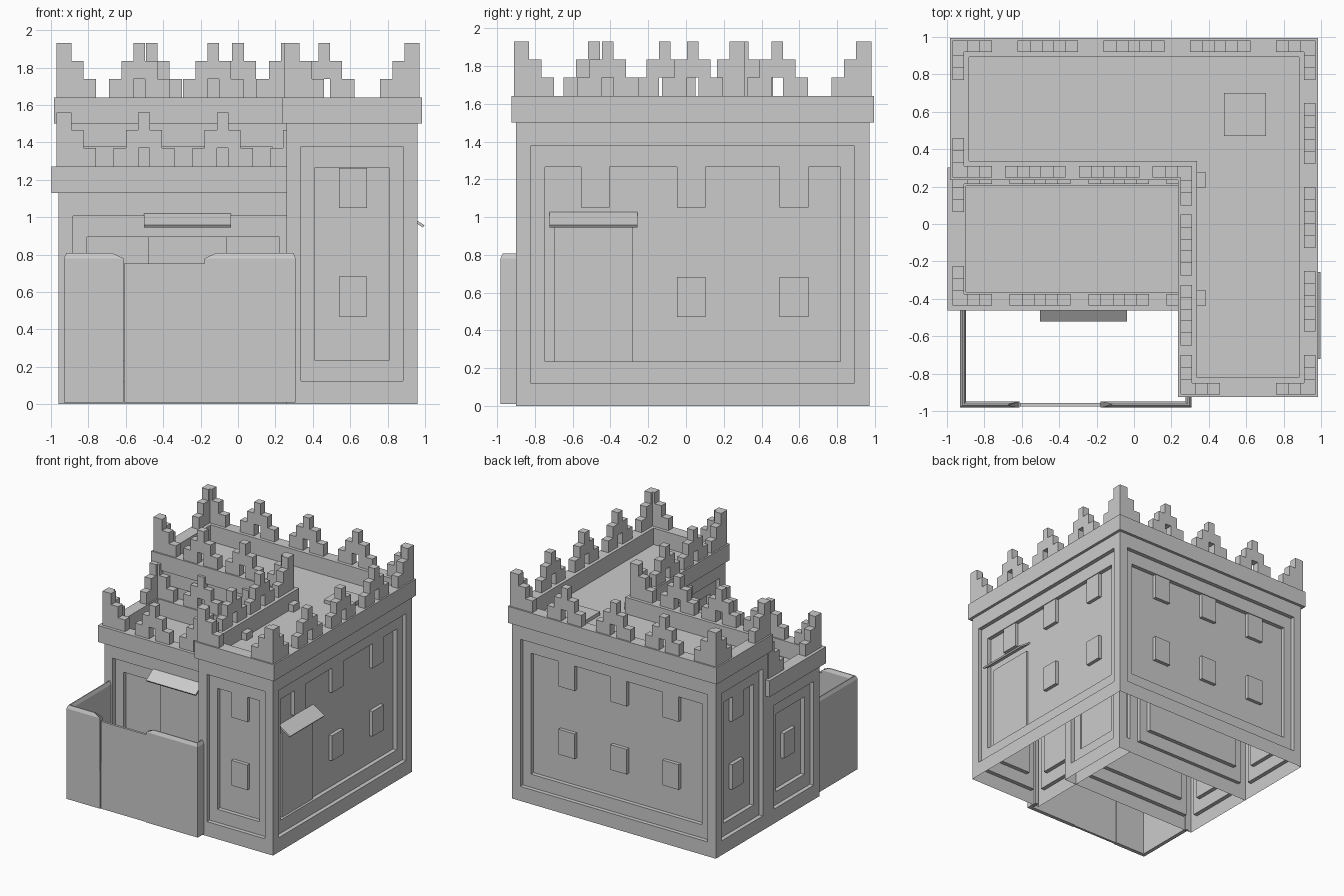
import bpy, bmesh
from mathutils import Vector

if "Cube" in bpy.data.objects:
    bpy.data.objects.remove(bpy.data.objects["Cube"], do_unlink=True)

stone = bpy.data.materials.new("pale grey stone")
stone.use_nodes = True
GREY = (0.6, 0.6, 0.6, 1)
stone.diffuse_color = GREY
stone.node_tree.nodes["Principled BSDF"].inputs["Base Color"].default_value = GREY

UP = Vector((0, 0, 1))
STEP = 0.035             # depth of each panel recess
PANEL = -2 * STEP        # plane of the innermost panel


def finish(name, bm, fix=True):
    if fix:
        bmesh.ops.recalc_face_normals(bm, faces=bm.faces)
    mesh = bpy.data.meshes.new(name)
    bm.to_mesh(mesh)
    bm.free()
    mesh.materials.append(stone)
    ob = bpy.data.objects.new(name, mesh)
    bpy.context.collection.objects.link(ob)


def prism(bm, pts, vec):
    """Solid made by pushing a flat outline along a vector."""
    low = [bm.verts.new(p) for p in pts]
    high = [bm.verts.new(Vector(p) + vec) for p in pts]
    bm.faces.new(low[::-1])
    bm.faces.new(high)
    for i in range(len(pts)):
        j = (i + 1) % len(pts)
        bm.faces.new((low[i], low[j], high[j], high[i]))


class Wall:
    """Local frame of a footprint edge: along, outward, up."""
    def __init__(self, a, b):
        self.a = Vector((*a, 0))
        d = Vector((*b, 0)) - self.a
        self.length = d.length
        self.dir = d.normalized()
        self.out = self.dir.cross(UP)

    def at(self, u, out, z):
        return self.a + self.dir * u + self.out * out + UP * z

    def block(self, bm, u0, u1, z0, z1, out0, out1):
        pts = [self.at(u, out0, z) for u, z in ((u0, z0), (u1, z0), (u1, z1), (u0, z1))]
        prism(bm, pts, self.out * (out1 - out0))


def edges(poly):
    return [Wall(p, poly[(i + 1) % len(poly)]) for i, p in enumerate(poly)]


def offset(poly, d):
    walls = edges(poly)
    return [(w.a + (w.out + walls[i - 1].out) * d).to_2d() for i, w in enumerate(walls)]


def panelled_walls(name, poly, height):
    bm = bmesh.new()
    levels = ((0, 0, 0), (.077, .123, 0), (.077, .123, -STEP), (.153, .235, -STEP), (.153, .235, PANEL))
    for w in edges(poly):
        prev = None
        for h, v, d in levels:
            ring = [bm.verts.new(w.at(u, d, z)) for u, z in
                    ((h, v), (w.length - h, v), (w.length - h, height - v), (h, height - v))]
            if prev:
                for i in range(4):
                    j = (i + 1) % 4
                    bm.faces.new((prev[i], prev[j], ring[j], ring[i]))
            prev = ring
        bm.faces.new(prev)
    finish(name, bm, False)


def parapet(name, poly, z, outer, inner):
    """Ring-shaped band around the roof edge."""
    bm = bmesh.new()
    rings = [[bm.verts.new((*p, h)) for p in offset(poly, d)]
             for d, h in ((outer, z), (outer, z + .14), (inner, z + .14), (inner, z))]
    for k in range(4):
        a, b = rings[k], rings[(k + 1) % 4]
        for i in range(len(poly)):
            j = (i + 1) % len(poly)
            bm.faces.new((a[i], a[j], b[j], b[i]))
    finish(name, bm)


def roof(name, poly, z):
    bm = bmesh.new()
    bm.faces.new([bm.verts.new((*p, z)) for p in offset(poly, -.01)])
    finish(name, bm, False)


# Stepped battlement outlines: half of a free merlon, and a corner arm
H1, H2, H3 = .1, .195, .29
HALF = [(.03, 0), (.162, 0), (.162, H1), (.096, H1), (.096, H2), (.031, H2), (.031, H3)]
MERLON = [(.03, H1)] + HALF + [(-u, h) for u, h in HALF[::-1]] + [(-.03, H1)]
ARM = [(0, 0), (.21, 0), (.21, H1), (.145, H1), (.145, H2), (.08, H2), (.08, H3), (0, H3)]


def battlements(name, poly, z):
    bm = bmesh.new()
    for w in edges(offset(poly, -.02)):
        start, end = -.03, w.length + .03
        span = end - start
        # inner-corner edges stop at the corner block too
        shapes = [[(start + u, h) for u, h in ARM], [(end - u, h) for u, h in ARM]]
        n = 3 if span > 1.6 else 2 if span > 1.1 else 0
        gap = (span - .42 - n * .325) / (n + 1)
        for k in range(n):
            c = start + .21 + gap + .1625 + k * (gap + .325)
            shapes.append([(c + u, h) for u, h in MERLON])
        for s in shapes:
            prism(bm, [w.at(u, -.031, z + h) for u, h in s], w.out * .062)
    finish(name, bm)


# Tall L-shaped block and the lower block in its corner
TALL = [(.26, -.9), (.96, -.9), (.96, .97), (-.96, .97), (-.96, .26), (.26, .26)]
LOW = [(-.96, -.425), (.375, -.425), (.375, .265), (-.96, .265)]
for label, poly, top, outer, inner in (("tall", TALL, 1.5, .024, -.078), ("low", LOW, 1.13, .037, -.062)):
    panelled_walls(label + "_walls", poly, top)
    parapet(label + "_parapet", poly, top, outer, inner)
    roof(label + "_roof", poly, top)
    battlements(label + "_battlements", poly, top + .14)

front, right, back, left = edges(TALL)[:4]
low_front, _, _, low_left = edges(LOW)

# Window blocks on the inner panels
LOWER, UPPER = .47, 1.05
windows = [(front, .355, (LOWER, UPPER)), (left, .355, (LOWER, UPPER)), (low_left, .345, (LOWER,)),
           (right, .42, (UPPER,)), (right, .928, (LOWER, UPPER)), (right, 1.472, (LOWER, UPPER))]
windows += [(back, u, (LOWER, UPPER)) for u in (.485, .975, 1.465)]
bm = bmesh.new()
for w, u, rows in windows:
    for z in rows:
        w.block(bm, u - .076, u + .076, z, z + .214, PANEL, PANEL + .03)
finish("windows", bm)

# Doors with sloping awnings
for label, w, u, top in (("side", right, .41, .95), ("front", low_front, .69, .893)):
    bm = bmesh.new()
    w.block(bm, u - .208, u + .208, .235, top, PANEL, PANEL + .015)
    finish(label + "_door", bm)
    bm = bmesh.new()
    tip = .036 if w is right else .095
    section = ((tip - .12, 1.035), (tip - .12, 1.02), (tip - .008, .945), (tip, .957))
    prism(bm, [w.at(u - .233, o, z) for o, z in section], w.dir * .466)
    finish(label + "_awning", bm)

# Roof hatch
bm = bmesh.new()
prism(bm, [(.48, .47, 1.49), (.705, .47, 1.49), (.705, .7, 1.49), (.48, .7, 1.49)], UP * .04)
finish("roof_hatch", bm)


# Courtyard walls with chamfered tops, sloping down at the gate end
def yard_wall(name, path):
    bm = bmesh.new()
    section = ((-.016, .01), (.016, .01), (.016, .78), (.004, .808), (-.004, .808), (-.016, .78))
    legs = [Wall(p, q) for p, q in zip(path, path[1:])]
    rings = []
    for i, p in enumerate(path):
        near = legs[max(i - 1, 0):i + 1]
        mitre = sum((w.out for w in near), Vector())
        slope = legs[-1].dir * (-.06 if i == len(path) - 1 else 0)
        rings.append([bm.verts.new(Vector((*p, z)) + mitre * o + (slope if z > .8 else Vector()))
                      for o, z in section])
    for a, b in zip(rings, rings[1:]):
        for i in range(len(section)):
            j = (i + 1) % len(section)
            bm.faces.new((a[i], a[j], b[j], b[i]))
    bm.faces.new(rings[0])
    bm.faces.new(rings[-1])
    finish(name, bm)


yard_wall("yard_wall_right", [(-.914, -.42), (-.914, -.966), (-.612, -.966)])
yard_wall("yard_wall_left", [(.292, -.88), (.292, -.966), (-.178, -.966)])

# Gate between the courtyard walls
bm = bmesh.new()
Wall((-.61, -.966), (-.18, -.966)).block(bm, 0, .43, .01, .753, -.01, .01)
finish("gate", bm)
